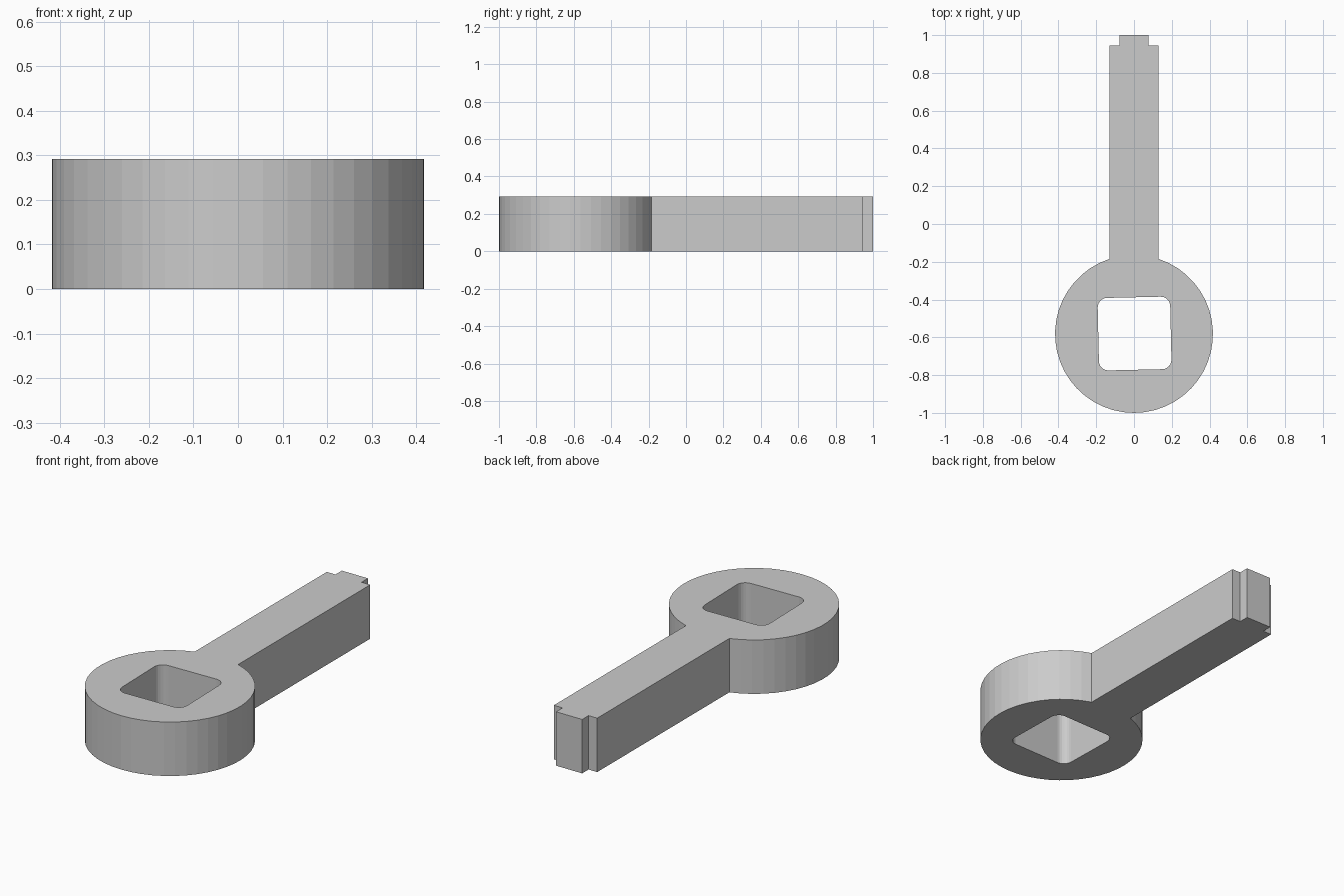
import bpy
from math import sin, cos, pi, asin, radians

if "Cube" in bpy.data.objects:
    bpy.data.objects.remove(bpy.data.objects["Cube"])

HEIGHT = 0.292
CY, R = -0.582, 0.418      # ring centre and radius
HALF_W = 0.13              # handle half width
TAB_W = 0.078              # end tab half width


def arc(cx, cy, r, a0, a1, n):
    return [(cx + r * cos(a0 + (a1 - a0) * i / n),
             cy + r * sin(a0 + (a1 - a0) * i / n)) for i in range(n + 1)]


# Outer outline: ring arc running into the handle and its stepped tip
gap = asin(HALF_W / R)
outer = arc(0, CY, R, pi / 2 + gap, 2.5 * pi - gap, 42)
outer += [(HALF_W, 0.945), (TAB_W, 0.945), (TAB_W, 1.0),
          (-TAB_W, 1.0), (-TAB_W, 0.945), (-HALF_W, 0.945)]

# Rounded square socket, turned slightly
half, fillet, turn = 0.192, 0.05, radians(1.3)
hole = []
for k in range(4):
    a = turn + k * pi / 2
    c = half - fillet
    cx = 0.003 + c * cos(a) - c * sin(a)
    cy = -0.58 + c * sin(a) + c * cos(a)
    hole += arc(cx, cy, fillet, a, a + pi / 2, 6)

# Filled, extruded profile
curve = bpy.data.curves.new("wrench_profile", 'CURVE')
curve.dimensions = '2D'
curve.fill_mode = 'BOTH'
curve.extrude = HEIGHT / 2
for pts in (outer, hole):
    s = curve.splines.new('POLY')
    s.points.add(len(pts) - 1)
    for p, (x, y) in zip(s.points, pts):
        p.co = (x, y, 0, 1)
    s.use_cyclic_u = True

wrench = bpy.data.objects.new("square_socket_wrench", curve)
bpy.context.collection.objects.link(wrench)
wrench.location.z = HEIGHT / 2
bpy.context.view_layer.objects.active = wrench
wrench.select_set(True)
bpy.ops.object.convert(target='MESH')
bpy.ops.object.shade_flat()

# Weld caps to walls
bpy.ops.object.mode_set(mode='EDIT')
bpy.ops.mesh.select_all(action='SELECT')
bpy.ops.mesh.remove_doubles(threshold=0.0005)
bpy.ops.mesh.normals_make_consistent(inside=False)
bpy.ops.object.mode_set(mode='OBJECT')
